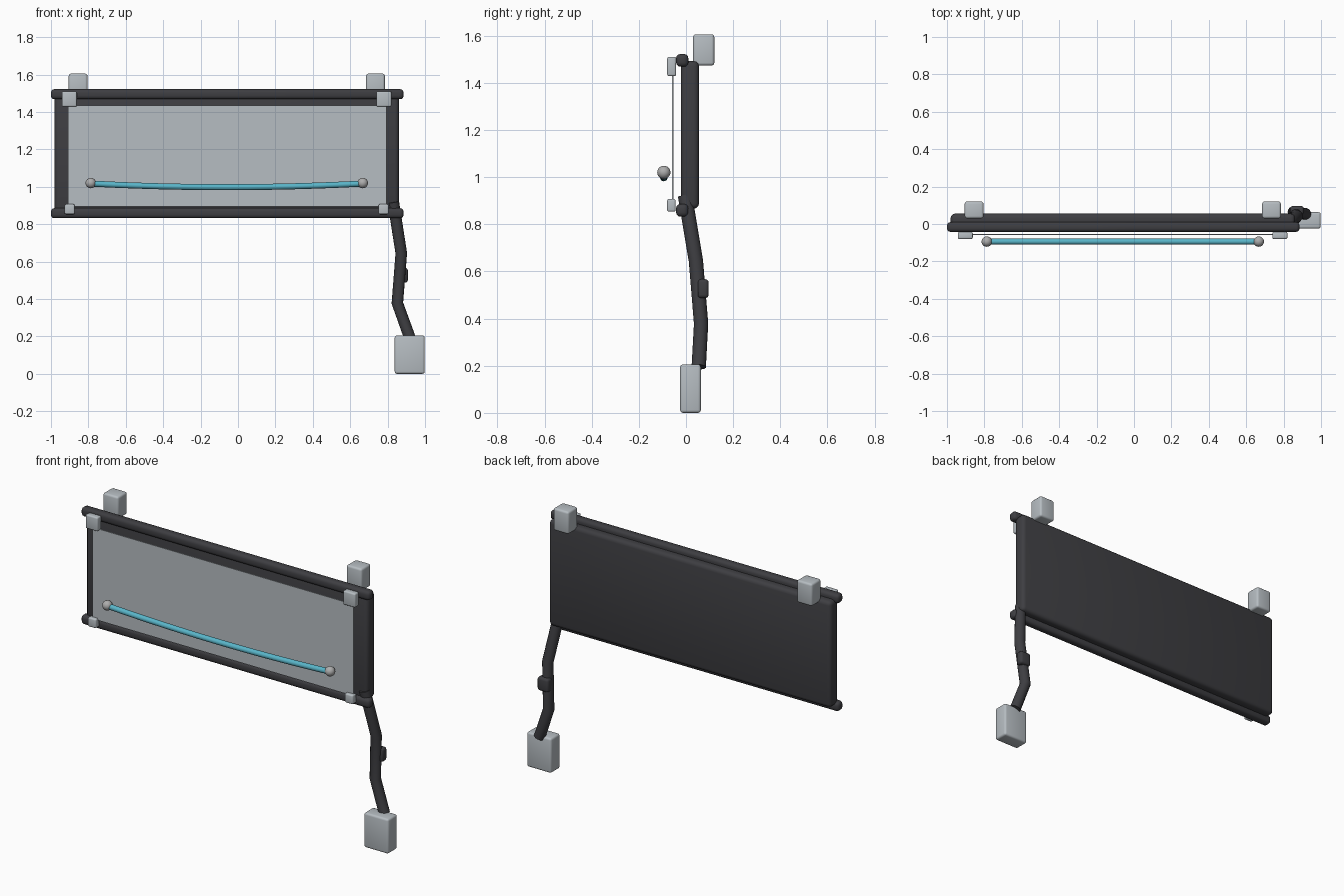
import bpy, bmesh, math
from mathutils import Vector

if "Cube" in bpy.data.objects:
    bpy.data.objects.remove(bpy.data.objects["Cube"])


def material(name, rgb):
    m = bpy.data.materials.new(name)
    m.diffuse_color = (*rgb, 1)
    m.use_nodes = True
    m.node_tree.nodes["Principled BSDF"].inputs["Base Color"].default_value = m.diffuse_color
    return m


DARK = material("charcoal", (0.048, 0.048, 0.054))
GREY = material("light grey", (0.47, 0.51, 0.54))
BALL = material("ball grey", (0.42, 0.42, 0.42))
CYAN = material("cyan", (0.10, 0.46, 0.58))


def finish(name, bm, mat, smooth=True):
    bmesh.ops.recalc_face_normals(bm, faces=bm.faces[:])
    mesh = bpy.data.meshes.new(name)
    bm.to_mesh(mesh)
    bm.free()
    mesh.materials.append(mat)
    ob = bpy.data.objects.new(name, mesh)
    bpy.context.collection.objects.link(ob)
    if smooth:
        bpy.ops.object.select_all(action='DESELECT')
        ob.select_set(True)
        bpy.context.view_layer.objects.active = ob
        bpy.ops.object.shade_smooth_by_angle(angle=math.radians(35))
    return ob


def box(name, x, y, z, mat, bevel=0.0):
    """Box from (min, max) ranges with rounded edges."""
    bm = bmesh.new()
    bmesh.ops.create_cube(bm, size=1)
    for v in bm.verts:
        for i, (a, b) in enumerate((x, y, z)):
            v.co[i] = (a + b) / 2 + v.co[i] * (b - a)
    if bevel:
        bmesh.ops.bevel(bm, geom=bm.edges[:], offset=bevel, segments=3,
                        profile=0.5, affect='EDGES')
    return finish(name, bm, mat)


def tube(name, points, radius, sides, mat):
    """Round tube mitred along a path, with closed ends."""
    pts = [Vector(p) for p in points]
    bm = bmesh.new()
    rings = []
    for i, p in enumerate(pts):
        d = (pts[min(i + 1, len(pts) - 1)] - pts[max(i - 1, 0)]).normalized()
        u = d.cross(Vector((0, 1, 0))).normalized()
        w = d.cross(u)
        rings.append([bm.verts.new(p + radius * (u * math.cos(a) + w * math.sin(a)))
                      for a in (2 * math.pi * k / sides for k in range(sides))])
    for r, s in zip(rings, rings[1:]):
        for k in range(sides):
            n = (k + 1) % sides
            bm.faces.new((r[k], r[n], s[n], s[k]))
    bm.faces.new(rings[0])
    bm.faces.new(rings[-1])
    return finish(name, bm, mat)


# Backing board and its two rails
box("backing_board", (-0.98, 0.86), (-0.022, 0.055), (0.866, 1.492), DARK, 0.022)
for name, z in (("top_rail", 1.495), ("bottom_rail", 0.859)):
    box(name, (-1.0, 0.885), (-0.042, 0.010), (z - 0.027, z + 0.027), DARK, 0.018)

# Thin front sheet
box("front_sheet", (-0.91, 0.795), (-0.059, -0.053), (0.895, 1.435), GREY)

# Sheet clips and hanging brackets, left and right
for side, xt, xb, xh in (("left", -0.902, -0.90, -0.855), ("right", 0.78, 0.778, 0.735)):
    box(f"top_clip_{side}", (xt - 0.04, xt + 0.04), (-0.08, -0.042), (1.428, 1.51), GREY, 0.008)
    box(f"bottom_clip_{side}", (xb - 0.027, xb + 0.027), (-0.08, -0.044), (0.853, 0.907), GREY, 0.008)
    box(f"hanging_bracket_{side}", (xh - 0.05, xh + 0.05), (0.03, 0.12), (1.473, 1.605), GREY, 0.012)

# Sagging coloured bar with a ball at each end
XA, XB, Y = -0.787, 0.667, -0.094
path = []
for i in range(13):
    t = i / 12
    path.append((XA + (XB - XA) * t, Y, 0.998 + 0.019 * (2 * t - 1) ** 2))
tube("sagging_bar", path, 0.016, 16, CYAN)
for name, x in (("bar_ball_left", XA), ("bar_ball_right", XB)):
    bm = bmesh.new()
    bmesh.ops.create_uvsphere(bm, u_segments=20, v_segments=12, radius=0.028)
    bmesh.ops.translate(bm, verts=bm.verts[:], vec=(x, Y, 1.02))
    finish(name, bm, BALL)

# Hanging cable, its small clamp and the plug block
tube("cable", [(0.83, -0.004, 0.92), (0.873, 0.042, 0.645),
               (0.852, 0.064, 0.378), (0.918, 0.054, 0.195)], 0.031, 14, DARK)
box("cable_clamp", (0.835, 0.908), (0.050, 0.096), (0.487, 0.567), DARK, 0.014)
box("plug_block", (0.838, 0.998), (-0.025, 0.063), (0.0, 0.205), GREY, 0.012)
